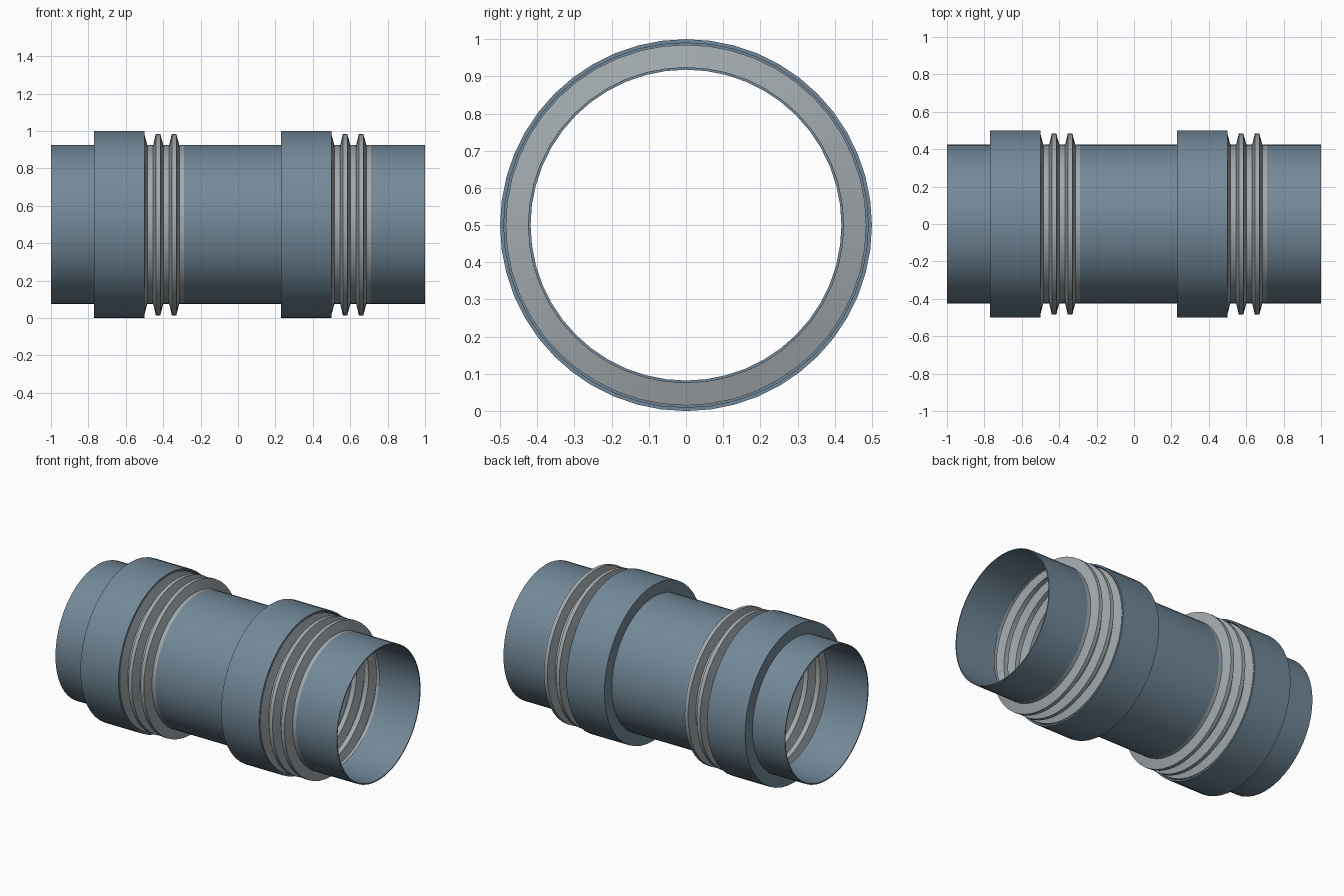
import bpy, bmesh
from math import cos, sin, tau, radians

if "Cube" in bpy.data.objects:
    bpy.data.objects.remove(bpy.data.objects["Cube"])

SIDES = 48
CENTRE_Z = 0.5


def material(name, rgb):
    m = bpy.data.materials.new(name)
    m.diffuse_color = (*rgb, 1)
    m.use_nodes = True
    m.node_tree.nodes["Principled BSDF"].inputs["Base Color"].default_value = m.diffuse_color
    return m


steel = material("blue_grey_metal", (0.17, 0.25, 0.32))
rubber = material("light_grey_bellows", (0.36, 0.40, 0.42))


def revolve(name, profile, mat, closed=False):
    """Spin an (x, radius) profile about the long axis of the pipe."""
    bm = bmesh.new()
    rings = [[bm.verts.new((x, r * sin(tau * i / SIDES), CENTRE_Z + r * cos(tau * i / SIDES)))
              for i in range(SIDES)] for x, r in profile]
    pairs = list(zip(rings, rings[1:]))
    if closed:
        pairs.append((rings[-1], rings[0]))
    for a, b in pairs:
        for i in range(SIDES):
            j = (i + 1) % SIDES
            bm.faces.new((a[i], b[i], b[j], a[j]))
    bmesh.ops.recalc_face_normals(bm, faces=bm.faces)
    mesh = bpy.data.meshes.new(name)
    bm.to_mesh(mesh)
    bm.free()
    mesh.materials.append(mat)
    ob = bpy.data.objects.new(name, mesh)
    bpy.context.collection.objects.link(ob)
    bpy.ops.object.select_all(action='DESELECT')
    ob.select_set(True)
    bpy.context.view_layer.objects.active = ob
    bpy.ops.object.shade_smooth_by_angle(angle=radians(25))
    return ob


# Thin-walled pipe sections, interrupted where the bellows sit
R, INNER = 0.425, 0.418
for name, x0, x1 in (("left_pipe", -1, -0.71), ("middle_pipe", -0.29, 0.29), ("right_pipe", 0.71, 1)):
    revolve(name, [(x0, R), (x1, R), (x1, INNER), (x0, INNER)], steel, closed=True)

for side, c in (("left", -0.5), ("right", 0.5)):
    # Sleeve: closed to the pipe on its left, open on its right
    revolve(side + "_sleeve", [(c - 0.27, R), (c - 0.27, 0.5), (c, 0.5), (c, 0.49), (c - 0.26, 0.49),
                               (c - 0.26, R)], steel, closed=True)
    # Bellows: five flat-topped ribs, the inner ones hidden under the sleeve
    profile = [(c - 0.21, R)]
    for k in range(5):
        x = c - 0.184 + k * 0.0855
        profile += [(x - 0.026, R), (x - 0.012, 0.485), (x + 0.012, 0.485), (x + 0.028, R)]
    profile.append((c + 0.21, R))
    revolve(side + "_bellows", profile[1:], rubber)
